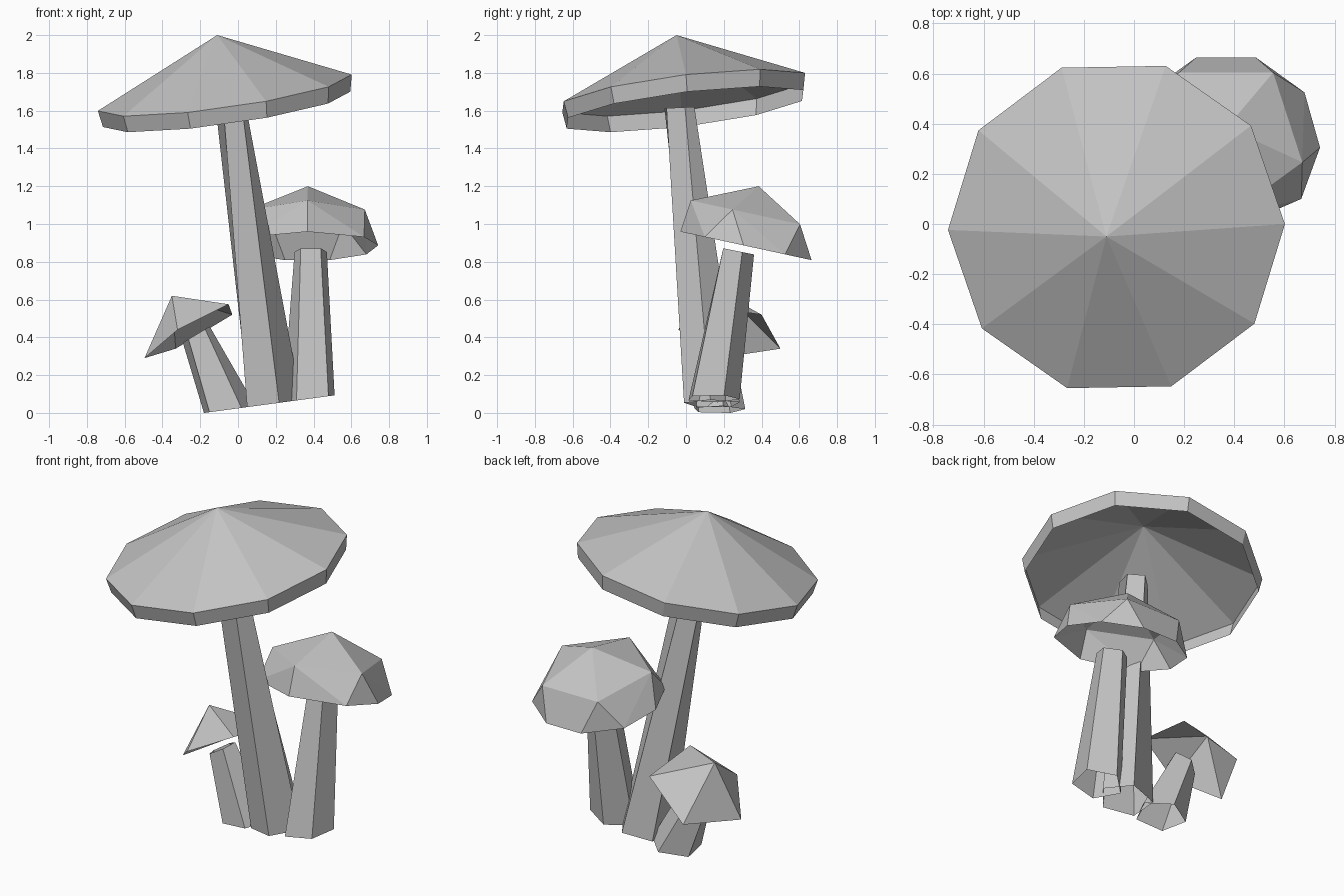
import bpy, bmesh
from math import sin, cos, radians, tau
from mathutils import Vector

cube = bpy.data.objects.get("Cube")
if cube:
    bpy.data.objects.remove(cube, do_unlink=True)

grey = bpy.data.materials.new("plain_grey")
grey.use_nodes = True
colour = (0.55, 0.55, 0.55, 1)
grey.diffuse_color = colour
grey.node_tree.nodes["Principled BSDF"].inputs["Base Color"].default_value = colour


def ring(center, radius, start, sides, slope=(0, 0)):
    """Regular polygon lying on a sloping plane, counter-clockwise from above."""
    c = Vector(center)
    points = []
    for i in range(sides):
        a = radians(start) + tau * i / sides
        dx, dy = radius * cos(a), radius * sin(a)
        points.append(c + Vector((dx, dy, slope[0] * dx + slope[1] * dy)))
    return points


def finish(name, bm):
    mesh = bpy.data.meshes.new(name)
    bm.to_mesh(mesh)
    bm.free()
    mesh.materials.append(grey)
    obj = bpy.data.objects.new(name, mesh)
    bpy.context.collection.objects.link(obj)
    return obj


def loft(name, rings, apex=None):
    """Open shell through rings from low to high, with an optional tip."""
    bm = bmesh.new()
    loops = [[bm.verts.new(p) for p in r] for r in rings]
    n = len(rings[0])
    for low, high in zip(loops, loops[1:]):
        for i in range(n):
            j = (i + 1) % n
            bm.faces.new((low[i], low[j], high[j], high[i]))
    if apex:
        tip = bm.verts.new(apex)
        for i in range(n):
            bm.faces.new((loops[-1][i], loops[-1][(i + 1) % n], tip))
    return finish(name, bm)


# Stems: tapered, slightly twisted five-sided tubes
ground = (0.135, 0.0)


def stem(name, base, base_r, base_turn, top, top_r, top_turn, top_slope):
    base = (base[0], base[1], 0.024 + ground[0] * base[0])
    loft(name, [ring(base, base_r, base_turn, 5, ground),
                ring(top, top_r, top_turn, 5, top_slope)])


stem("large_stem", (0.18, 0.14), 0.155, -4, (-0.035, -0.04, 1.615), 0.085, 24, (0.02, 0.05))
stem("medium_stem", (0.38, 0.14), 0.145, 25, (0.385, 0.27, 0.857), 0.09, 18, (0, -0.2))
stem("small_stem", (-0.05, 0.17), 0.145, 10, (-0.22, 0.16, 0.415), 0.075, 20, (0.6, 0))

# Large cap: shallow cone with a thin rim band
tilt = (0.141, 0.12)
loft("large_cap",
     [ring((-0.06, -0.005, 1.607), 0.655, 1, 10, tilt),
      ring((-0.07, -0.012, 1.695), 0.672, 1, 10, tilt)],
     apex=(-0.11, -0.05, 2.0))

# Small cap: five-sided cone leaning outward
loft("small_cap",
     [[(-0.03, 0.40, 0.52), (-0.33, 0.50, 0.34), (-0.495, 0.17, 0.29),
       (-0.32, -0.04, 0.44), (-0.05, 0.03, 0.575)]],
     apex=(-0.35, 0.22, 0.62))

# Medium cap: faceted dome, mirrored across its middle, open underneath
mid_x = 0.367
half_rim = [(0.375, 0.305), (0.313, 0.525), (0.118, 0.665), (0.3, 0.10)]
rim = [(mid_x, -0.03)] + [(mid_x + s * x, y) for x, y in half_rim for s in (1, -1)]
bm = bmesh.new()
rim_verts = {bm.verts.new((x, y, 0.953 - 0.217 * y)) for x, y in rim}
for p in ring((mid_x, 0.345, 1.055), 0.32, -90, 5, (0, -0.218)):
    bm.verts.new(p)
bm.verts.new((0.37, 0.385, 1.2))
bmesh.ops.convex_hull(bm, input=bm.verts[:])
under = [f for f in bm.faces if all(v in rim_verts for v in f.verts)]
bmesh.ops.delete(bm, geom=under, context='FACES')
finish("medium_cap", bm)
